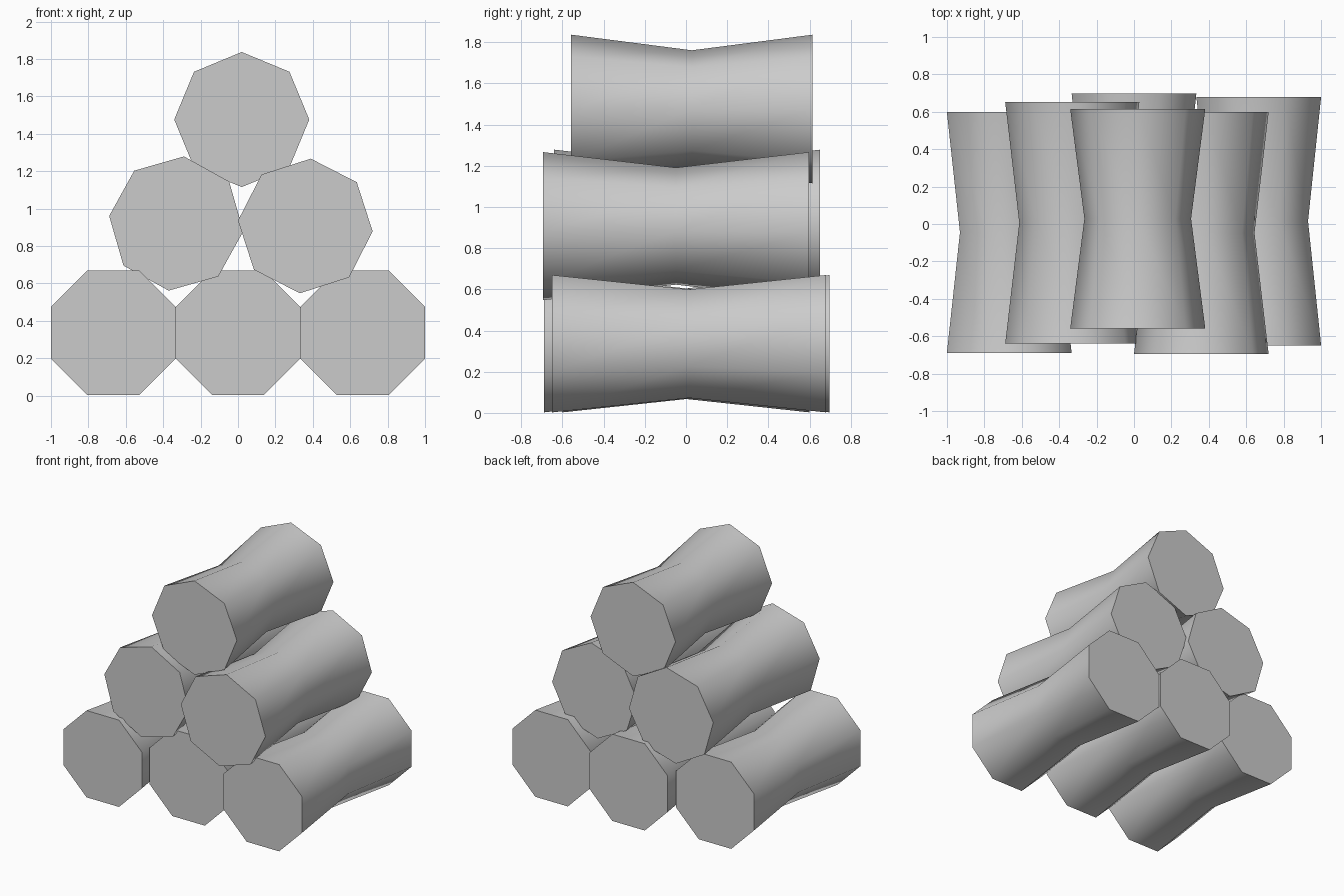
import bpy, bmesh, math
from mathutils import Matrix

cube = bpy.data.objects.get("Cube")
if cube:
    bpy.data.objects.remove(cube)

grey = bpy.data.materials.new("plain_grey")
grey.use_nodes = True
colour = (0.6, 0.6, 0.6, 1)
grey.diffuse_color = colour
grey.node_tree.nodes["Principled BSDF"].inputs["Base Color"].default_value = colour

SIDES = 8
RADIUS = 0.361
WAIST = 0.79  # narrowing at mid length


def log(name, x, z, front, back, turn):
    """Octagonal log along y, pinched in the middle, with flat end caps."""
    bm = bmesh.new()
    bmesh.ops.create_cone(bm, cap_ends=True, segments=SIDES,
                          radius1=RADIUS, radius2=RADIUS, depth=back - front)
    # Start with a corner on the x axis, then turn and lay it down along y
    corner = next(iter(bm.verts)).co
    angle = math.radians(turn) - math.atan2(corner.y, corner.x)
    bmesh.ops.rotate(bm, verts=bm.verts, matrix=Matrix.Rotation(angle, 3, 'Z'))
    bmesh.ops.rotate(bm, verts=bm.verts, matrix=Matrix.Rotation(math.pi / 2, 3, 'X'))
    # Waist ring
    bmesh.ops.bisect_plane(bm, geom=bm.verts[:] + bm.edges[:] + bm.faces[:],
                           plane_co=(0, 0, 0), plane_no=(0, 1, 0))
    for v in bm.verts:
        if abs(v.co.y) < 0.01:
            v.co.x *= WAIST
            v.co.z *= WAIST
    # Smooth bark, flat ends
    for f in bm.faces:
        f.smooth = len(f.verts) == 4
    bmesh.ops.recalc_face_normals(bm, faces=bm.faces)
    mesh = bpy.data.meshes.new(name)
    bm.to_mesh(mesh)
    bm.free()
    mesh.materials.append(grey)
    obj = bpy.data.objects.new(name, mesh)
    obj.location = (x, (front + back) / 2, z)
    bpy.context.collection.objects.link(obj)


# Bottom row
log("bottom_log_right", -0.667, 0.336, -0.69, 0.60, 22.5)
log("bottom_log_middle", 0, 0.336, -0.60, 0.698, 22.5)
log("bottom_log_left", 0.667, 0.336, -0.65, 0.68, 22.5)
# Middle row
log("middle_log_right", -0.33, 0.92, -0.64, 0.652, -6.5)
log("middle_log_left", 0.36, 0.907, -0.695, 0.598, -4.6)
# Top
log("top_log", 0.02, 1.476, -0.558, 0.615, 0)
